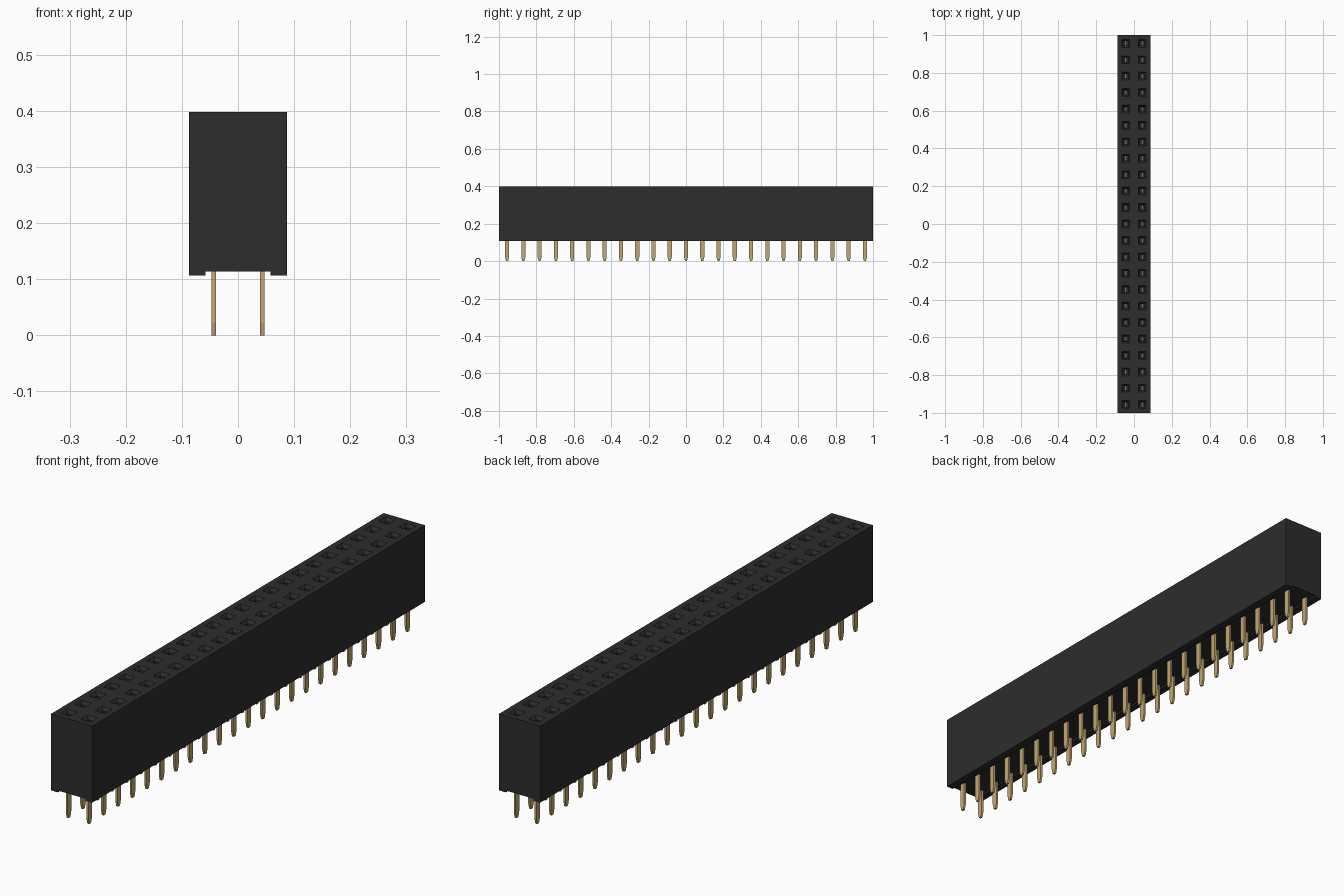
import bpy
import bmesh
from mathutils import Vector

cube = bpy.data.objects.get("Cube")
if cube:
    bpy.data.objects.remove(cube, do_unlink=True)

ROWS = 23
PITCH = 2.0 / ROWS
HALF_W = PITCH
TOP, SEAT, FOOT = 0.398, 0.114, 0.107


def make_material(name, rgb):
    mat = bpy.data.materials.new(name)
    mat.use_nodes = True
    mat.diffuse_color = (*rgb, 1)
    bsdf = mat.node_tree.nodes["Principled BSDF"]
    bsdf.inputs["Base Color"].default_value = (*rgb, 1)
    bsdf.inputs["Roughness"].default_value = 0.6
    return mat


def finish(bm, name, mat):
    bmesh.ops.recalc_face_normals(bm, faces=bm.faces[:])
    mesh = bpy.data.meshes.new(name)
    bm.to_mesh(mesh)
    bm.free()
    mesh.materials.append(mat)
    obj = bpy.data.objects.new(name, mesh)
    bpy.context.collection.objects.link(obj)
    return obj


def add_prism(bm, profile, offset):
    """Add a closed prism: the profile points swept along the offset."""
    face = bm.faces.new([bm.verts.new(p) for p in profile])
    result = bmesh.ops.extrude_face_region(bm, geom=[face], use_keep_orig=True)
    verts = [g for g in result["geom"] if isinstance(g, bmesh.types.BMVert)]
    bmesh.ops.translate(bm, verts=verts, vec=Vector(offset))


black = make_material("black plastic", (0.026, 0.026, 0.027))
gold = make_material("gold metal", (0.56, 0.39, 0.17))

# Housing: a grid of cells, each sunk into a funnel and a square well
bm = bmesh.new()
bmesh.ops.create_grid(bm, x_segments=2, y_segments=ROWS, size=1)
for v in bm.verts:
    v.co = (v.co.x * HALF_W, v.co.y, TOP)
cells = bm.faces[:]
for inset, depth in ((0.0225, 0.0), (0.0085, 0.012), (0.0005, 0.18)):
    bmesh.ops.inset_individual(bm, faces=cells, thickness=inset, use_even_offset=True)
    for v in {v for f in cells for v in f.verts}:
        v.co.z -= depth

# Outer walls and underside
rim = [e for e in bm.edges if e.is_boundary]
walls = bmesh.ops.extrude_edge_only(bm, edges=rim)["geom"]
for v in walls:
    if isinstance(v, bmesh.types.BMVert):
        v.co.z = SEAT
bmesh.ops.holes_fill(bm, edges=[e for e in bm.edges if e.is_boundary], sides=0)
finish(bm, "housing", black)

# Standoff rails along both lower edges
for side, name in ((1, "left_standoff_rail"), (-1, "right_standoff_rail")):
    bm = bmesh.new()
    outer, inner = side * HALF_W, side * 0.058
    add_prism(bm, [(outer, -1, FOOT), (outer, -1, SEAT),
                   (inner, -1, SEAT), (inner, -1, FOOT)], (0, 2, 0))
    finish(bm, name, black)

# Flat contact pins with tapered tips, rising into the wells
PIN_T = 0.008
PIN_TOP = 0.225
outline = [(-0.0055, 0), (0.0055, 0), (0.011, 0.022), (0.011, PIN_TOP),
           (-0.011, PIN_TOP), (-0.011, 0.022)]
for side, name in ((1, "left_pins"), (-1, "right_pins")):
    bm = bmesh.new()
    x = side * PITCH / 2 - PIN_T / 2
    for row in range(ROWS):
        y0 = -1 + PITCH * (row + 0.5)
        add_prism(bm, [(x, y0 + y, z) for y, z in outline], (PIN_T, 0, 0))
    finish(bm, name, gold)
